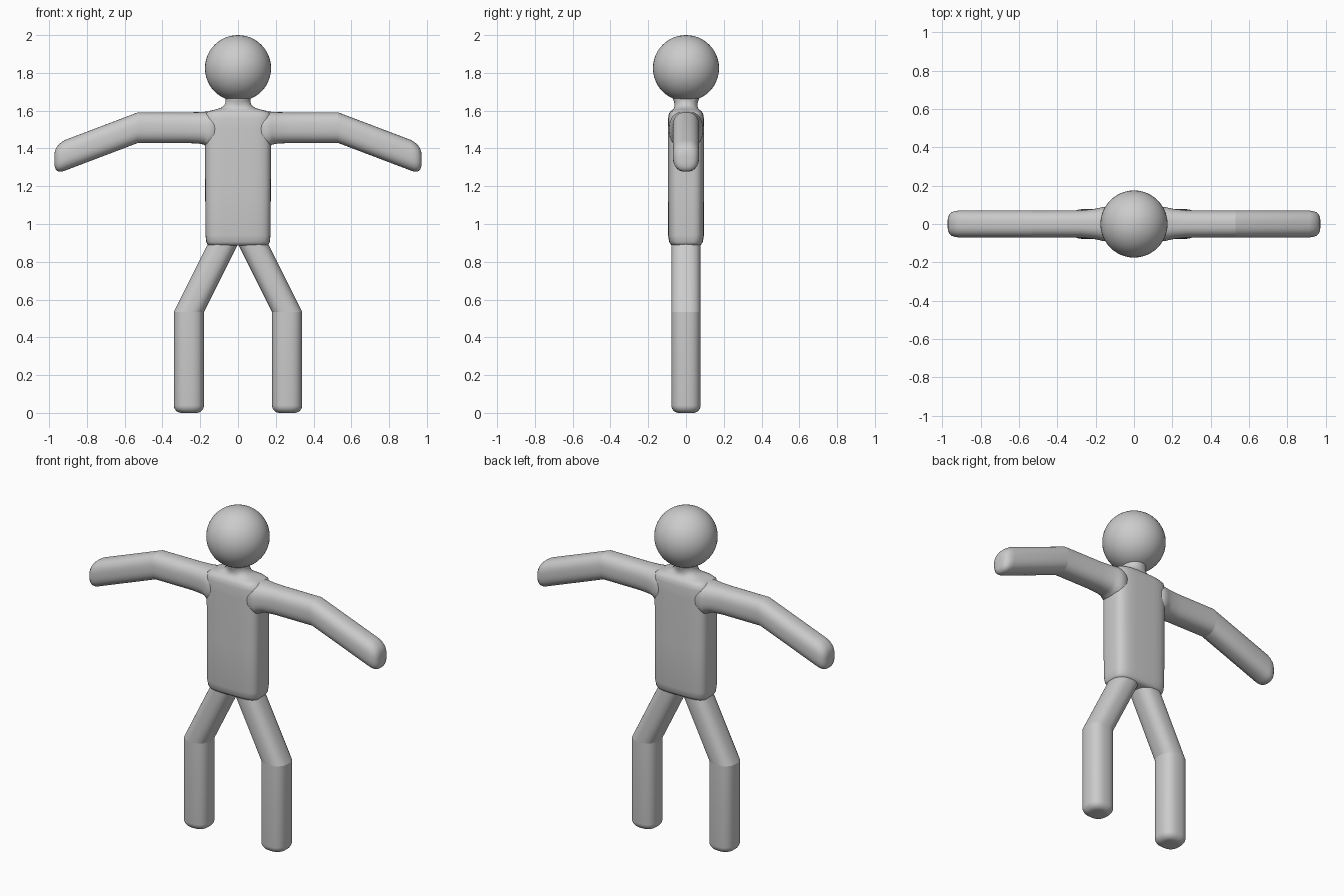
import bpy, bmesh, math
from mathutils import Vector

cube = bpy.data.objects.get("Cube")
if cube:
    bpy.data.objects.remove(cube, do_unlink=True)

grey = bpy.data.materials.new("plain grey")
grey.use_nodes = True
COLOUR = (0.6, 0.6, 0.6, 1)
grey.diffuse_color = COLOUR
grey.node_tree.nodes["Principled BSDF"].inputs["Base Color"].default_value = COLOUR

SIDES = 48


def ring(centre, u, v, power):
    """Points of a rounded-square outline with half axes u and v."""
    points = []
    for i in range(SIDES):
        a = 2 * math.pi * i / SIDES
        c, s = math.cos(a), math.sin(a)
        pu = math.copysign(abs(c) ** (2 / power), c)
        pv = math.copysign(abs(s) ** (2 / power), s)
        points.append(Vector(centre) + Vector(u) * pu + Vector(v) * pv)
    return points


def loft(name, rings, crease=None):
    """Skin a list of rings, close both ends and shade smooth."""
    bm = bmesh.new()
    rows = [[bm.verts.new(p) for p in r] for r in rings]
    for a, b in zip(rows, rows[1:]):
        for i in range(SIDES):
            j = (i + 1) % SIDES
            bm.faces.new((a[i], a[j], b[j], b[i]))
    bm.faces.new(rows[0])
    bm.faces.new(rows[-1])
    bmesh.ops.recalc_face_normals(bm, faces=bm.faces)
    for f in bm.faces:
        f.smooth = True
    if crease is not None:
        joint = set(rows[crease])
        for e in bm.edges:
            if e.verts[0] in joint and e.verts[1] in joint:
                e.smooth = False
    mesh = bpy.data.meshes.new(name)
    bm.to_mesh(mesh)
    bm.free()
    mesh.materials.append(grey)
    obj = bpy.data.objects.new(name, mesh)
    bpy.context.collection.objects.link(obj)
    return obj


# Head
bpy.ops.mesh.primitive_uv_sphere_add(segments=48, ring_count=24, radius=0.175,
                                     location=(0, 0, 1.825))
head = bpy.context.object
head.name = "head"
head.data.materials.append(grey)
bpy.ops.object.shade_smooth()

# Torso flowing into the neck: height, half width, half depth, squareness
body = [
    (0.885, 0.145, 0.065, 4), (0.89, 0.16, 0.08, 4), (0.905, 0.168, 0.089, 4),
    (0.94, 0.172, 0.095, 4), (1.2, 0.174, 0.096, 4), (1.5, 0.175, 0.096, 4),
    (1.56, 0.175, 0.095, 4), (1.585, 0.172, 0.09, 4), (1.598, 0.155, 0.081, 3.5),
    (1.605, 0.125, 0.071, 3), (1.615, 0.09, 0.063, 2.5), (1.63, 0.071, 0.06, 2.2),
    (1.65, 0.065, 0.064, 2), (1.67, 0.066, 0.071, 2), (1.69, 0.066, 0.071, 2),
]
loft("torso_and_neck",
     [ring((0, 0, z), (w, 0, 0), (0, d, 0), p) for z, w, d, p in body])

for side, sign in (("left", 1), ("right", -1)):
    # Arm: distance out, centre height, half depth, half height
    arm = [
        (0.1, 1.5, 0.09, 0.095), (0.165, 1.5, 0.089, 0.095),
        (0.18, 1.507, 0.084, 0.087), (0.21, 1.509, 0.078, 0.083),
        (0.28, 1.51, 0.071, 0.081), (0.53, 1.51, 0.07, 0.081),
        (0.915, 1.364, 0.07, 0.081), (0.935, 1.355, 0.067, 0.078),
        (0.952, 1.348, 0.061, 0.07), (0.964, 1.344, 0.05, 0.057),
        (0.97, 1.342, 0.036, 0.04), (0.972, 1.341, 0.018, 0.02),
    ]
    loft(side + "_arm",
         [ring((sign * x, 0, z), (0, d, 0), (0, 0, h), 2.5) for x, z, d, h in arm],
         crease=5)

    # Leg: slanted thigh, upright shin, rounded foot end
    leg = [(0.065, 0.93, 0.08), (0.085, 0.885, 0.08), (0.26, 0.535, 0.08)]
    for step in range(7):
        a = math.radians(15 * step)
        leg.append((0.26, 0.04 * (1 - math.sin(a)), 0.04 + 0.04 * math.cos(a)))
    loft(side + "_leg",
         [ring((sign * x, 0, z), (r, 0, 0), (0, r * 0.97, 0), 2.5) for x, z, r in leg],
         crease=2)
